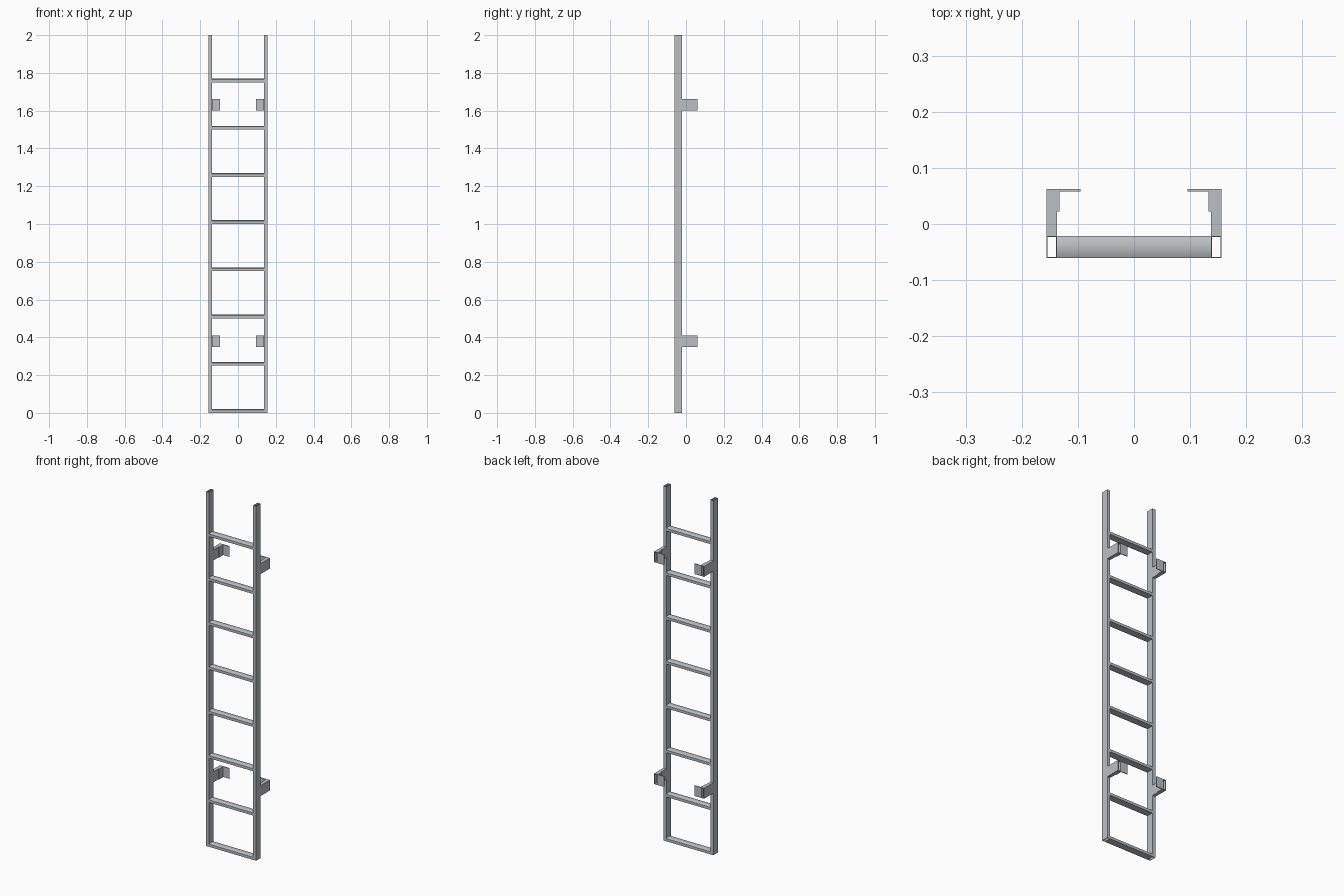
import bpy, bmesh, math
from mathutils import Vector

cube = bpy.data.objects.get("Cube")
if cube:
    bpy.data.objects.remove(cube, do_unlink=True)

steel = bpy.data.materials.new("brushed grey steel")
steel.use_nodes = True
GREY = (0.50, 0.53, 0.55, 1)
steel.diffuse_color = GREY
steel.node_tree.nodes["Principled BSDF"].inputs["Base Color"].default_value = GREY

OUTER, INNER = 0.156, 0.137      # rail faces in x
FRONT, BACK = -0.061, -0.021     # rail faces in y
REAR = 0.062                     # rear of the wall brackets
WALL, ANGLE = 0.002, 0.004       # tube and angle thickness


def finish(name, bm):
    bmesh.ops.recalc_face_normals(bm, faces=bm.faces[:])
    mesh = bpy.data.meshes.new(name)
    bm.to_mesh(mesh)
    bm.free()
    mesh.materials.append(steel)
    obj = bpy.data.objects.new(name, mesh)
    bpy.context.collection.objects.link(obj)
    return obj


def prism(name, points, along):
    """Extrude a closed outline by a vector."""
    bm = bmesh.new()
    face = bm.faces.new([bm.verts.new(p) for p in points])
    new = bmesh.ops.extrude_face_region(bm, geom=[face])["geom"]
    bmesh.ops.translate(bm, vec=along,
                        verts=[g for g in new if isinstance(g, bmesh.types.BMVert)])
    # the starting cap must survive so that the solid is closed
    if not face.is_valid or len(bm.faces) < len(points) + 2:
        bmesh.ops.holes_fill(bm, edges=bm.edges[:])
    return finish(name, bm)


def tube(name, outline, hole, along):
    """Open-ended tube between an outer and an inner outline."""
    bm = bmesh.new()
    along = Vector(along)
    rings = [[bm.verts.new(Vector(p) + shift) for p in loop]
             for loop, shift in ((outline, Vector()), (outline, along),
                                 (hole, along), (hole, Vector()))]
    n = len(outline)
    for r in range(4):
        a, b = rings[r], rings[(r + 1) % 4]
        for i in range(n):
            j = (i + 1) % n
            bm.faces.new((a[i], a[j], b[j], b[i]))
    return finish(name, bm)


def rect(a0, a1, b0, b1, inset=0):
    a0, a1, b0, b1 = a0 + inset, a1 - inset, b0 + inset, b1 - inset
    return [(a0, b0), (a1, b0), (a1, b1), (a0, b1)]


# Side rails and wall brackets
for side, label in ((1, "left"), (-1, "right")):
    def flat(loop, z):
        return [(side * x, y, z) for x, y in loop]

    def upright(loop, y):
        return [(side * x, y, z) for x, z in loop]

    section = (INNER, OUTER, FRONT, BACK)
    tube(label + "_rail", flat(rect(*section), 0),
         flat(rect(*section, WALL), 0), (0, 0, 2))

    for z, level in ((0.35, "lower"), (1.602, "upper")):
        name = f"{level}_{label}_bracket"
        arm = (INNER, OUTER, z, z + 0.059)
        tube(name + "_arm", upright(rect(*arm), BACK),
             upright(rect(*arm, WALL), BACK), (0, REAR - BACK, 0))
        profile = [(INNER, 0.022), (INNER, REAR), (0.095, REAR),
                   (0.095, REAR - ANGLE), (INNER - ANGLE, REAR - ANGLE),
                   (INNER - ANGLE, 0.022)]
        prism(name + "_angle", flat(profile, z), (0, 0, 0.059))

# Rungs with a crowned tread
STEPS, SIDE, CROWN = 12, 0.015, 0.005
middle, half = (FRONT + BACK) / 2, (BACK - FRONT) / 2
for k in range(8):
    base = k * 0.25
    profile = [(BACK, base), (FRONT, base)]
    for i in range(STEPS + 1):
        t = -1 + 2 * i / STEPS
        profile.append((middle + t * half, base + SIDE + CROWN * (1 - t * t)))
    rung = prism(f"rung_{k + 1}", [(-INNER, y, z) for y, z in profile],
                 (2 * INNER, 0, 0))
    bpy.ops.object.select_all(action="DESELECT")
    rung.select_set(True)
    bpy.context.view_layer.objects.active = rung
    bpy.ops.object.shade_smooth_by_angle(angle=math.radians(30))
